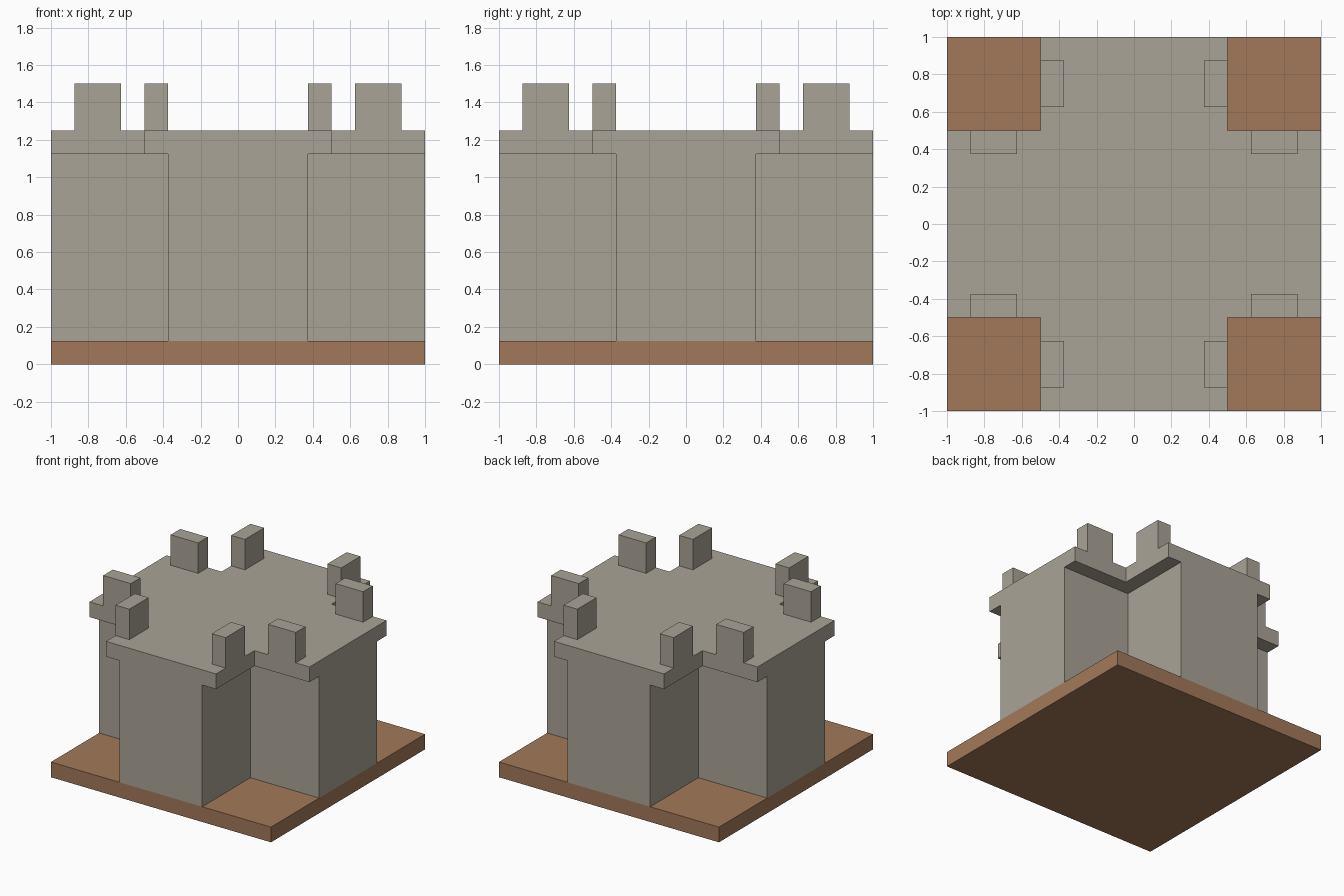
import bpy
import bmesh

cube = bpy.data.objects.get("Cube")
if cube:
    bpy.data.objects.remove(cube, do_unlink=True)


def make_material(name, rgb):
    mat = bpy.data.materials.new(name)
    mat.use_nodes = True
    colour = (*rgb, 1.0)
    mat.diffuse_color = colour
    mat.node_tree.nodes["Principled BSDF"].inputs["Base Color"].default_value = colour
    return mat


stone = make_material("grey_stone", (0.402, 0.371, 0.305))
earth = make_material("brown_earth", (0.361, 0.191, 0.100))


def prism(name, outline, z0, z1, mat):
    """Extrude a flat outline from z0 up to z1."""
    bm = bmesh.new()
    face = bm.faces.new([bm.verts.new((x, y, z0)) for x, y in outline])
    out = bmesh.ops.extrude_face_region(bm, geom=[face])
    top = [v for v in out["geom"] if isinstance(v, bmesh.types.BMVert)]
    bmesh.ops.translate(bm, verts=top, vec=(0, 0, z1 - z0))
    bmesh.ops.recalc_face_normals(bm, faces=bm.faces)
    mesh = bpy.data.meshes.new(name)
    bm.to_mesh(mesh)
    bm.free()
    mesh.materials.append(mat)
    obj = bpy.data.objects.new(name, mesh)
    bpy.context.collection.objects.link(obj)
    return obj


def rectangle(x0, x1, y0, y1):
    return [(x0, y0), (x1, y0), (x1, y1), (x0, y1)]


def cross(w):
    """Plus-shaped outline with arms of half width w reaching 1 unit out."""
    arm = [(w, -w), (1, -w), (1, w)]
    points = []
    for _ in range(4):
        points += arm
        arm = [(-y, x) for x, y in arm]
    return points


# Square ground plate
prism("ground_plate", rectangle(-1, 1, -1, 1), 0, 0.125, earth)

# Cross-shaped walls and the wider roof slab on top
prism("walls", cross(0.375), 0.125, 1.125, stone)
prism("roof_slab", cross(0.5), 1.125, 1.25, stone)

# Two battlements beside each inner corner
for sx, side in ((1, "left"), (-1, "right")):
    for sy, end in ((-1, "front"), (1, "back")):
        for kind, (x0, x1, y0, y1) in (
            ("end_arm", (0.375, 0.5, 0.625, 0.875)),
            ("side_arm", (0.625, 0.875, 0.375, 0.5)),
        ):
            prism(f"battlement_{end}_{side}_{kind}",
                  rectangle(sx * x0, sx * x1, sy * y0, sy * y1),
                  1.25, 1.5, stone)
